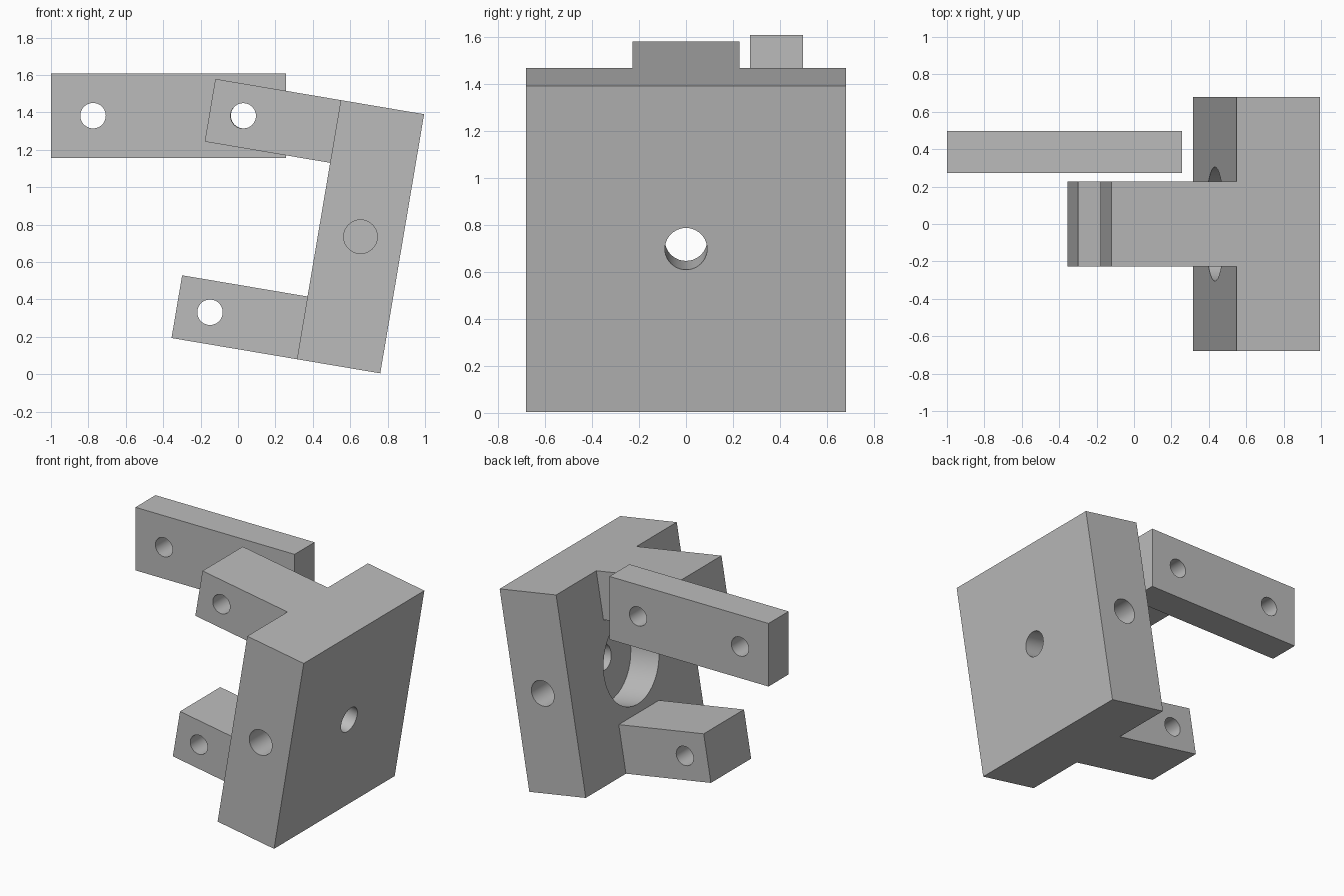
import bpy
import math
from mathutils import Matrix, Vector

if "Cube" in bpy.data.objects:
    bpy.data.objects.remove(bpy.data.objects["Cube"], do_unlink=True)

# Single grey finish
grey = bpy.data.materials.new("plain grey")
grey.use_nodes = True
grey.diffuse_color = (0.5, 0.5, 0.5, 1)
grey.node_tree.nodes["Principled BSDF"].inputs["Base Color"].default_value = grey.diffuse_color

TILT = Matrix.Translation((0.655, 0, 0.735)) @ Matrix.Rotation(math.radians(9.6), 4, 'Y')
LEVEL = Matrix.Identity(4)


def box(name, low, high, frame):
    low, high = Vector(low), Vector(high)
    bpy.ops.mesh.primitive_cube_add(size=1)
    ob = bpy.context.object
    ob.name = name
    ob.data.transform(Matrix.Translation((low + high) / 2) @ Matrix.Diagonal((high - low).to_4d()))
    ob.data.transform(frame)
    ob.data.materials.append(grey)
    return ob


def drill(radius, depth, centre, axis, frame):
    bpy.ops.mesh.primitive_cylinder_add(vertices=40, radius=radius, depth=depth)
    ob = bpy.context.object
    ob.name = "drill_helper"
    turn = Matrix.Rotation(math.pi / 2, 4, 'Y' if axis == 'X' else 'X')
    ob.data.transform(frame @ Matrix.Translation(centre) @ turn)
    ob.data.materials.append(grey)
    ob.hide_render = True
    return ob


def combine(target, tool, operation):
    mod = target.modifiers.new("join", 'BOOLEAN')
    mod.operation, mod.object, mod.solver = operation, tool, 'EXACT'
    bpy.context.view_layer.objects.active = target
    bpy.ops.object.modifier_apply(modifier=mod.name)
    bpy.data.objects.remove(tool, do_unlink=True)


def finish(ob):
    bpy.ops.object.select_all(action='DESELECT')
    ob.select_set(True)
    bpy.context.view_layer.objects.active = ob
    bpy.ops.object.shade_smooth_by_angle(angle=math.radians(30))


# Tilted main block with two arms reaching to -x
half_x, half_y, half_z = 0.226, 0.68, 0.7025
arm_end, arm_y, arm_z = -0.906, 0.227, 0.34
block = box("arm_block", (-half_x, -half_y, -half_z), (half_x, half_y, half_z), TILT)
for side in (-1, 1):
    z = sorted((side * half_z, side * (half_z - arm_z)))
    arm = box("arm", (arm_end, -arm_y, z[0]), (-half_x, arm_y, z[1]), TILT)
    combine(block, arm, 'UNION')

# Pivot holes through both arms and blind holes in the block sides
for side in (-1, 1):
    pivot = (arm_end + 0.18, 0, side * (half_z - arm_z / 2))
    combine(block, drill(0.068, 1, pivot, 'Y', TILT), 'DIFFERENCE')
    combine(block, drill(0.09, 0.68, (0, side * half_y, 0), 'Y', TILT), 'DIFFERENCE')

# Wide bore to mid thickness, then a narrow through hole
combine(block, drill(0.305, half_x * 2, (-half_x, 0, 0), 'X', TILT), 'DIFFERENCE')
combine(block, drill(0.09, 1, (0, 0, 0), 'X', TILT), 'DIFFERENCE')
finish(block)

# Level link bar behind the upper arm
bar = box("link_bar", (-1, 0.272, 1.157), (0.256, 0.498, 1.607), LEVEL)
for x in (-0.775, 0.03):
    combine(bar, drill(0.068, 1, (x, 0.385, 1.382), 'Y', LEVEL), 'DIFFERENCE')
finish(bar)
